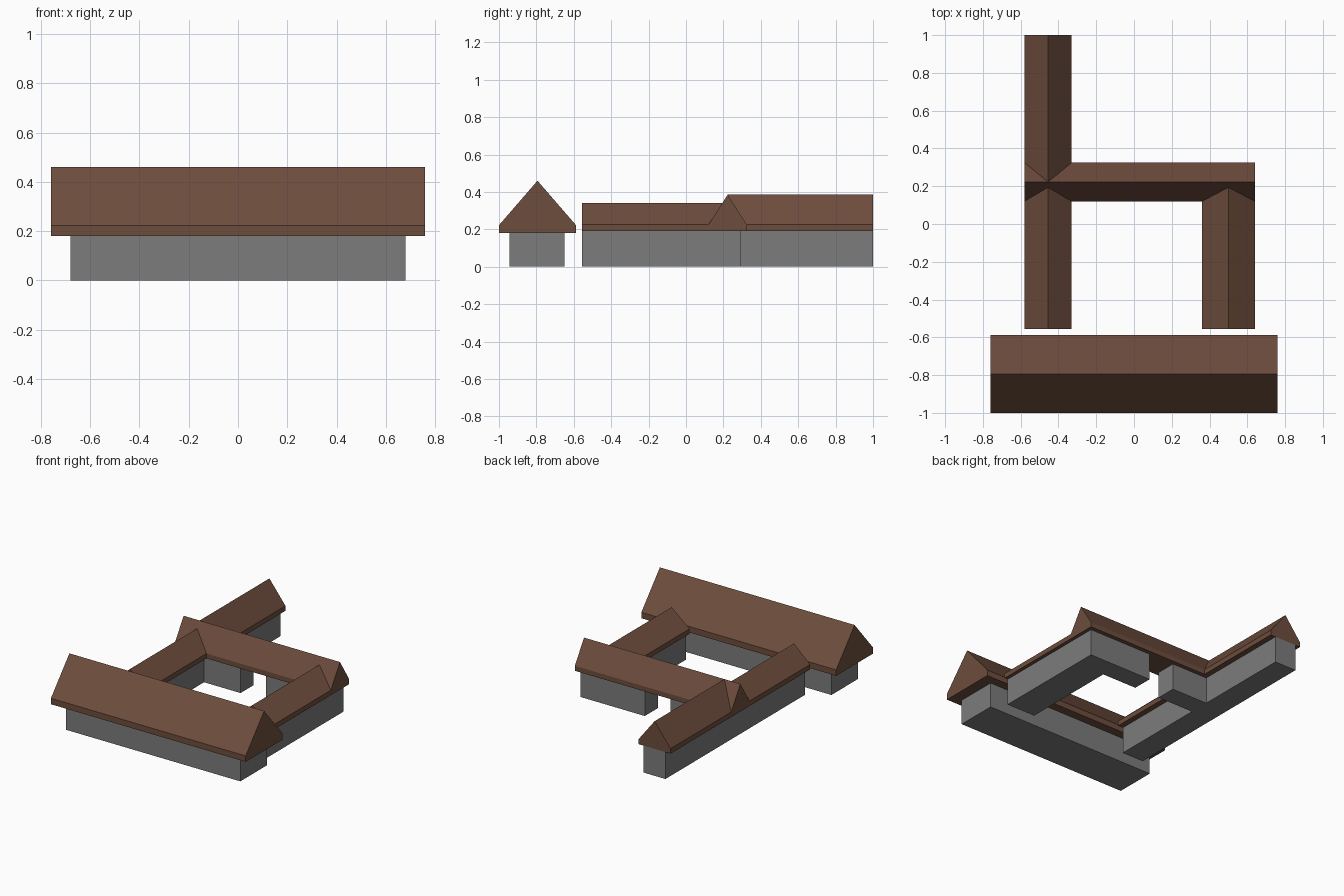
import bpy

cube = bpy.data.objects.get("Cube")
if cube:
    bpy.data.objects.remove(cube, do_unlink=True)


def make_material(name, rgb):
    mat = bpy.data.materials.new(name)
    mat.use_nodes = True
    mat.diffuse_color = (*rgb, 1)
    mat.node_tree.nodes["Principled BSDF"].inputs["Base Color"].default_value = (*rgb, 1)
    return mat


stone = make_material("grey stone", (0.2, 0.2, 0.2))
tile = make_material("brown roof", (0.155, 0.074, 0.047))


def extrude(name, profile, axis, start, end, mat):
    """Sweep a closed (across, height) profile along the x or y axis."""
    n = len(profile)
    verts = []
    for along in (start, end):
        for across, z in profile:
            verts.append((along, across, z) if axis == "x" else (across, along, z))
    faces = [tuple(range(n)), tuple(range(n, 2 * n))]
    faces += [(i, (i + 1) % n, (i + 1) % n + n, i + n) for i in range(n)]
    mesh = bpy.data.meshes.new(name)
    mesh.from_pydata(verts, [], faces)
    mesh.materials.append(mat)
    obj = bpy.data.objects.new(name, mesh)
    bpy.context.collection.objects.link(obj)
    # Make all faces point outward
    bpy.context.view_layer.objects.active = obj
    obj.select_set(True)
    bpy.ops.object.mode_set(mode="EDIT")
    bpy.ops.mesh.select_all(action="SELECT")
    bpy.ops.mesh.normals_make_consistent(inside=False)
    bpy.ops.object.mode_set(mode="OBJECT")
    obj.select_set(False)
    return obj


def wall(name, x0, x1, y0, y1, top):
    extrude(name, [(y0, 0), (y1, 0), (y1, top), (y0, top)], "x", x0, x1, stone)


def roof(name, axis, low, high, start, end, base, eave, ridge):
    """Solid gabled roof with a vertical eave band."""
    profile = [(low, base), (high, base), (high, eave),
               ((low + high) / 2, ridge), (low, eave)]
    extrude(name, profile, axis, start, end, tile)


# Detached front hall
wall("front_hall_walls", -0.68, 0.68, -0.945, -0.65, 0.18)
roof("front_hall_roof", "x", -1.0, -0.588, -0.76, 0.76, 0.18, 0.222, 0.46)

# Cross hall, split by a passage
wall("cross_hall_right_walls", -0.54, -0.085, 0.15, 0.295, 0.19)
wall("cross_hall_left_walls", 0.115, 0.615, 0.15, 0.295, 0.19)
roof("cross_hall_roof", "x", 0.12, 0.325, -0.58, 0.64, 0.19, 0.225, 0.385)

# Courtyard wings
wall("right_wing_walls", -0.54, -0.37, -0.555, 0.15, 0.19)
roof("right_wing_roof", "y", -0.58, -0.33, -0.555, 0.2, 0.19, 0.225, 0.34)
wall("left_wing_walls", 0.388, 0.615, -0.555, 0.15, 0.19)
roof("left_wing_roof", "y", 0.36, 0.64, -0.555, 0.2, 0.19, 0.225, 0.34)

# Rear wing
wall("rear_wing_walls", -0.54, -0.37, 0.295, 1.0, 0.19)
roof("rear_wing_roof", "y", -0.58, -0.33, 0.222, 1.0, 0.19, 0.225, 0.385)
